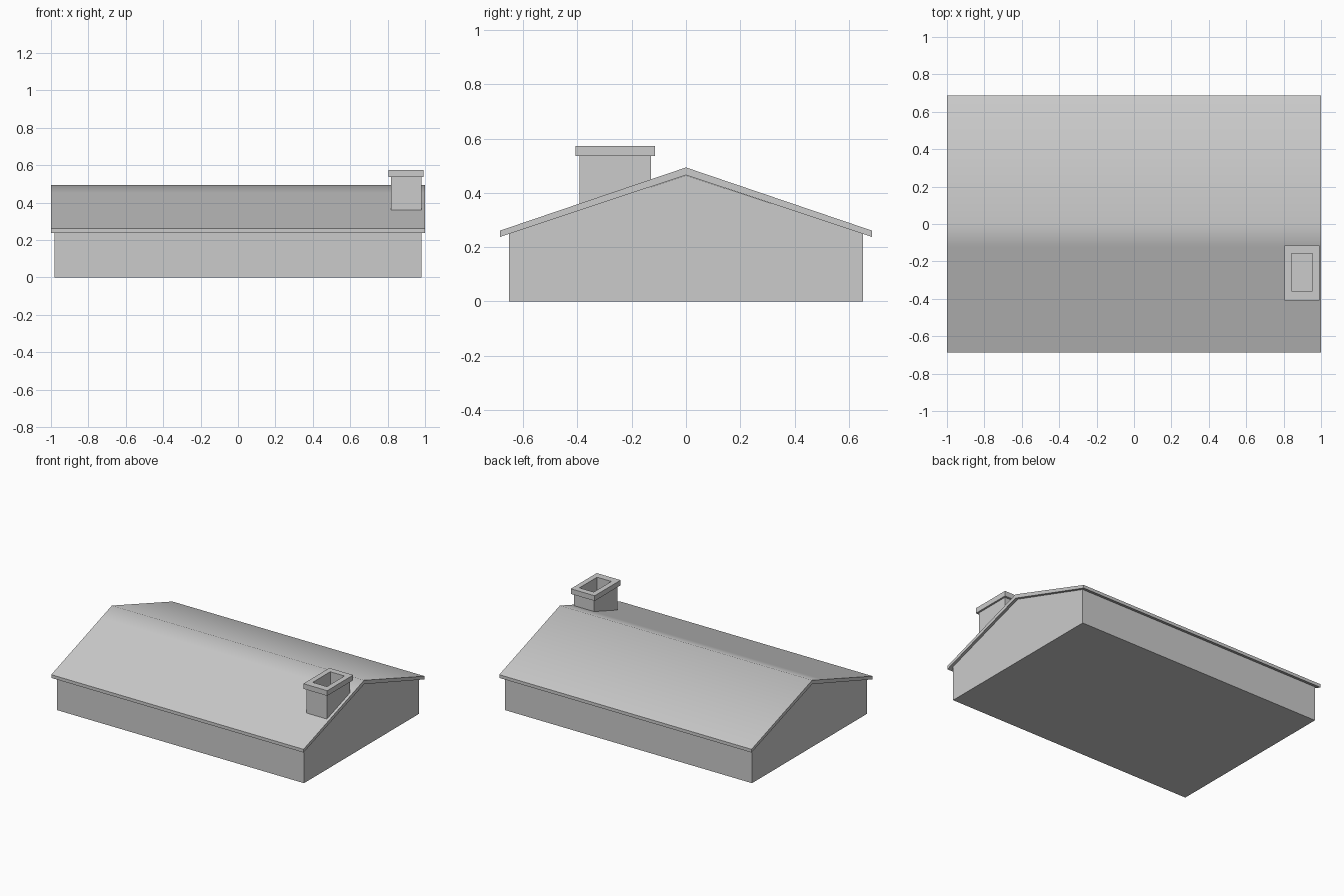
import bpy, bmesh, math

if "Cube" in bpy.data.objects:
    bpy.data.objects.remove(bpy.data.objects["Cube"])


def finish(name, bm):
    bmesh.ops.recalc_face_normals(bm, faces=bm.faces)
    mesh = bpy.data.meshes.new(name)
    bm.to_mesh(mesh)
    bm.free()
    ob = bpy.data.objects.new(name, mesh)
    bpy.context.collection.objects.link(ob)
    return ob


def loft(name, rings):
    """Bridge equal-length point rings and cap both ends."""
    bm = bmesh.new()
    vr = [[bm.verts.new(p) for p in ring] for ring in rings]
    for a, b in zip(vr, vr[1:]):
        for i in range(len(a)):
            j = (i + 1) % len(a)
            bm.faces.new((a[i], a[j], b[j], b[i]))
    bm.faces.new(vr[0])
    bm.faces.new(vr[-1])
    return finish(name, bm)


def extrude_x(name, profile, half):
    return loft(name, [[(x, y, z) for y, z in profile] for x in (-half, half)])


def rect(x0, x1, y0, y1, z):
    return [(x0, y0, z), (x1, y0, z), (x1, y1, z), (x0, y1, z)]


# Gabled body, its top edge following the underside of the roof
extrude_x("walls", [(-0.652, 0), (0.652, 0), (0.652, 0.25), (0, 0.465), (-0.652, 0.25)], 0.98)

# Roof slab with vertical eaves and a softly shaded ridge
slope = (0.494 - 0.261) / 0.686
roof = extrude_x("roof", [(-0.686, 0.238), (0, 0.466), (0.686, 0.238), (0.686, 0.261),
                          (0, 0.494), (-0.12, 0.494 - 0.12 * slope), (-0.686, 0.261)], 1.0)
bpy.context.view_layer.objects.active = roof
roof.select_set(True)
bpy.ops.object.shade_smooth_by_angle(angle=math.radians(40))

# Chimney: shaft, projecting cap and recessed flue
shaft = (0.819, 0.98, -0.393, -0.129)
cap = (0.804, 0.993, -0.408, -0.114)
flue = (0.842, 0.955, -0.357, -0.158)
loft("chimney", [rect(*shaft, 0.34), rect(*shaft, 0.536), rect(*cap, 0.536),
                 rect(*cap, 0.573), rect(*flue, 0.573), rect(*flue, 0.45)])
